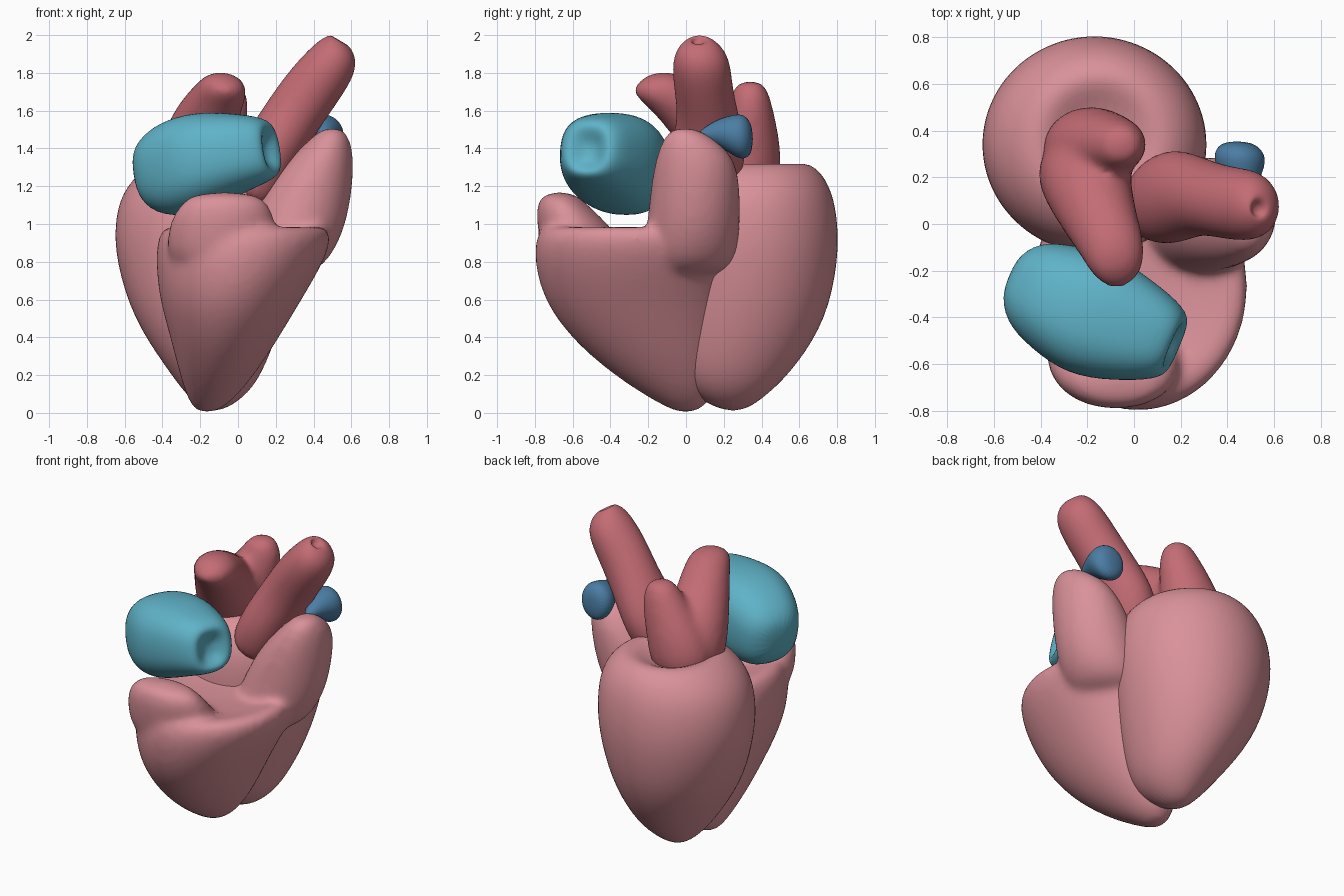
import bpy, bmesh
from math import cos, sin, tau, copysign
from mathutils import Vector

cube = bpy.data.objects.get("Cube")
if cube:
    bpy.data.objects.remove(cube, do_unlink=True)


def material(name, rgb):
    m = bpy.data.materials.new(name)
    m.use_nodes = True
    m.diffuse_color = (*rgb, 1)
    bsdf = next(n for n in m.node_tree.nodes if n.type == 'BSDF_PRINCIPLED')
    bsdf.inputs["Base Color"].default_value = (*rgb, 1)
    return m


pink = material("muscle pink", (0.70, 0.285, 0.32))
red = material("artery red", (0.55, 0.15, 0.175))
teal = material("chamber teal", (0.115, 0.45, 0.58))
blue = material("vein blue", (0.07, 0.205, 0.37))


def loft(bm, rings, side, axis=None, power=1.0, n=24):
    """Skin rings of (x, y, z, side radius, other radius) and cap both ends."""
    axis = Vector(axis or Vector(rings[-1][:3]) - Vector(rings[0][:3])).normalized()
    side = Vector(side)
    side = (side - axis * side.dot(axis)).normalized()
    up = axis.cross(side)

    def rounded(v):
        return copysign(abs(v) ** power, v)

    loops = []
    for x, y, z, a, b in rings:
        loops.append([bm.verts.new(Vector((x, y, z))
                                   + side * a * rounded(cos(tau * i / n))
                                   + up * b * rounded(sin(tau * i / n)))
                      for i in range(n)])
    for low, high in zip(loops, loops[1:]):
        for i in range(n):
            j = (i + 1) % n
            bm.faces.new((low[i], low[j], high[j], high[i]))
    bm.faces.new(loops[0][::-1])
    bm.faces.new(loops[-1])


def organ(name, mat, lofts, merge=False):
    """Make one soft object; merge blends several lofts into one skin."""
    bm = bmesh.new()
    for args in lofts:
        loft(bm, **args)
    bmesh.ops.recalc_face_normals(bm, faces=bm.faces)
    mesh = bpy.data.meshes.new(name)
    bm.to_mesh(mesh)
    bm.free()
    mesh.materials.append(mat)
    mesh.polygons.foreach_set("use_smooth", [True] * len(mesh.polygons))
    ob = bpy.data.objects.new(name, mesh)
    bpy.context.collection.objects.link(ob)
    sub = ob.modifiers.new("soften", 'SUBSURF')
    sub.levels = sub.render_levels = 2
    if merge:
        skin = ob.modifiers.new("blend", 'REMESH')
        skin.mode = 'VOXEL'
        skin.voxel_size = 0.022
        skin.use_smooth_shade = True
        relax = ob.modifiers.new("relax", 'SMOOTH')
        relax.factor = 0.5
        relax.iterations = 10
    return ob


X, Y, Z = (1, 0, 0), (0, 1, 0), (0, 0, 1)

# Rear chamber: a rounded cone with a sunken top
organ("rear_chamber", pink, [dict(side=X, axis=Z, rings=[
    (-.13, .25, .01, .05, .06), (-.11, .23, .10, .17, .21),
    (-.12, .25, .25, .27, .34), (-.16, .31, .50, .40, .44),
    (-.17, .34, .80, .48, .47), (-.17, .34, 1.0, .49, .47),
    (-.16, .34, 1.17, .46, .44), (-.15, .35, 1.29, .36, .36),
    (-.15, .36, 1.34, .24, .25), (-.16, .33, 1.24, .12, .14)])])

# Front chamber: cupped body, front lip and raised outlet arm
body = dict(side=X, axis=Z, rings=[
    (-.17, 0, 0, .04, .04), (-.15, -.01, .05, .11, .14),
    (-.11, -.10, .20, .20, .29), (-.07, -.20, .40, .29, .42),
    (-.04, -.26, .60, .38, .50), (.01, -.27, .80, .45, .54),
    (.04, -.27, .95, .47, .53), (.04, -.27, 1.01, .40, .46),
    (.04, -.27, .93, .22, .28)])
lip = dict(side=X, axis=Z, rings=[
    (-.08, -.48, .70, .29, .26), (-.09, -.57, .95, .30, .215),
    (-.07, -.66, 1.10, .25, .14), (-.07, -.67, 1.17, .16, .08)])
arm = dict(side=X, axis=Z, rings=[
    (.20, 0, .70, .22, .25), (.30, .04, .95, .27, .25),
    (.38, .05, 1.20, .23, .24), (.45, .05, 1.36, .165, .21),
    (.49, .01, 1.46, .10, .13), (.50, -.01, 1.51, .05, .06)])
organ("front_chamber", pink, [body, lip, arm], merge=True)

# Bean-shaped upper chamber with a dished end
organ("upper_chamber", teal, [dict(side=(.42, .9, 0), power=.8, rings=[
    (-.53, -.22, 1.26, .08, .10), (-.47, -.25, 1.26, .19, .20),
    (-.35, -.31, 1.29, .24, .26), (-.18, -.39, 1.34, .28, .26),
    (0, -.46, 1.38, .23, .21), (.15, -.51, 1.40, .17, .17),
    (.19, -.53, 1.40, .11, .12), (.13, -.50, 1.38, .04, .05)])])

# Leaning artery with a small opening in its tip
organ("leaning_artery", red, [dict(side=Y, rings=[
    (.04, .08, 1.13, .12, .12), (.09, .10, 1.22, .18, .16),
    (.17, .12, 1.38, .21, .16), (.28, .12, 1.56, .16, .155),
    (.40, .09, 1.73, .155, .155), (.50, .08, 1.86, .155, .14),
    (.54, .07, 1.94, .11, .10), (.54, .07, 1.985, .04, .04),
    (.52, .06, 1.95, .025, .025)])])

# Forked artery: forward horn and rear horn sharing one base
forward_horn = dict(side=X, rings=[
    (-.22, .29, 1.10, .18, .18), (-.22, .23, 1.38, .21, .21),
    (-.17, .07, 1.57, .17, .17), (-.09, -.10, 1.70, .14, .13),
    (-.07, -.18, 1.74, .12, .11), (-.06, -.24, 1.76, .06, .06)])
rear_horn = dict(side=X, axis=Z, rings=[
    (-.20, .30, 1.15, .20, .20), (-.19, .33, 1.38, .21, .18),
    (-.10, .34, 1.58, .16, .13), (-.06, .34, 1.70, .11, .10),
    (-.06, .34, 1.76, .06, .06)])
organ("forked_artery", red, [forward_horn, rear_horn], merge=True)

# Teardrop vein stub behind the outlet arm
organ("vein_stub", blue, [dict(side=X, axis=Y, rings=[
    (.46, .05, 1.46, .015, .015), (.46, .15, 1.49, .06, .06),
    (.455, .25, 1.47, .11, .11), (.45, .31, 1.46, .11, .125),
    (.44, .355, 1.45, .06, .07)])])
